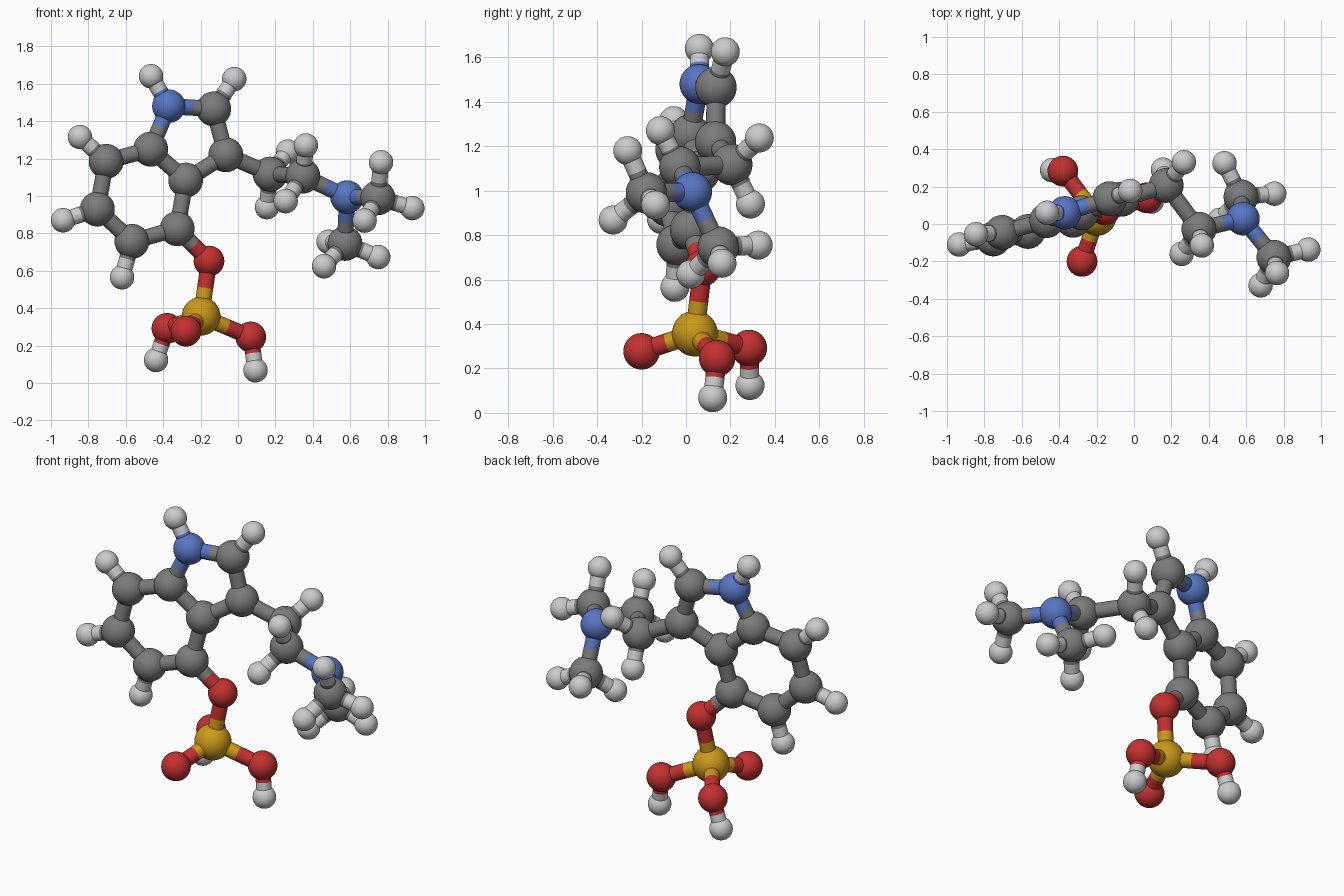
import bpy, bmesh
from itertools import combinations
from mathutils import Vector

if "Cube" in bpy.data.objects:
    bpy.data.objects.remove(bpy.data.objects["Cube"])

# element: label, atom radius, colour
ELEMENTS = {
    "C": ("carbon", 0.093, (0.20, 0.20, 0.20, 1)),
    "H": ("hydrogen", 0.065, (0.62, 0.62, 0.62, 1)),
    "N": ("nitrogen", 0.089, (0.10, 0.18, 0.55, 1)),
    "O": ("oxygen", 0.082, (0.55, 0.03, 0.03, 1)),
    "P": ("phosphorus", 0.103, (0.60, 0.32, 0.01, 1)),
}
BOND_RADIUS = 0.043

ATOMS = {
    "C": [(-0.13, 0.135, 1.465), (-0.065, 0.133, 1.22), (-0.28, 0.06, 1.085),   # five-ring
          (-0.467, 0.018, 1.25), (-0.325, 0.02, 0.825), (-0.567, -0.04, 0.757),  # six-ring
          (-0.752, -0.08, 0.93), (-0.705, -0.045, 1.185),
          (0.172, 0.206, 1.117), (0.347, -0.028, 1.106),                         # chain
          (0.748, -0.178, 0.99), (0.572, 0.145, 0.746)],                         # methyl ends
    "N": [(-0.37, 0.06, 1.48), (0.583, 0.028, 0.994)],
    "P": [(-0.197, 0.04, 0.357)],
    "O": [(-0.155, 0.075, 0.652), (-0.278, -0.20, 0.277),
          (0.068, 0.14, 0.246), (-0.38, 0.283, 0.292)],
    "H": [(-0.465, 0.06, 1.64), (-0.02, 0.177, 1.625), (-0.845, -0.055, 1.315),
          (-0.935, -0.11, 0.87), (-0.62, -0.05, 0.565),
          (0.094, 0.12, 0.068), (-0.438, 0.288, 0.123),
          (0.267, 0.33, 1.237), (0.155, 0.29, 0.94),
          (0.363, -0.115, 1.27), (0.255, -0.16, 0.972),
          (0.765, -0.262, 1.18), (0.932, -0.137, 0.935), (0.677, -0.328, 0.868),
          (0.46, 0.022, 0.624), (0.75, 0.162, 0.673), (0.484, 0.325, 0.755)],
}


def make_mesh(name, material, build):
    bm = bmesh.new()
    build(bm)
    for f in bm.faces:
        f.smooth = True
    mesh = bpy.data.meshes.new(name)
    bm.to_mesh(mesh)
    bm.free()
    mesh.materials.append(material)
    return mesh


def place(name, mesh, location):
    obj = bpy.data.objects.new(name, mesh)
    obj.location = location
    bpy.context.collection.objects.link(obj)
    return obj


# Atoms: one shared ball mesh per element, plus a unit rod for its bond halves
atoms, rods = [], {}
for el, points in ATOMS.items():
    label, radius, colour = ELEMENTS[el]
    mat = bpy.data.materials.new(label)
    mat.diffuse_color = colour
    mat.use_nodes = True
    mat.node_tree.nodes["Principled BSDF"].inputs["Base Color"].default_value = mat.diffuse_color
    ball = make_mesh(label + "_ball", mat, lambda bm: bmesh.ops.create_uvsphere(
        bm, u_segments=40, v_segments=20, radius=radius))
    rods[el] = make_mesh(label + "_rod", mat, lambda bm: bmesh.ops.create_cone(
        bm, segments=28, radius1=BOND_RADIUS, radius2=BOND_RADIUS, depth=1, cap_ends=False))
    for i, p in enumerate(points, 1):
        place(f"{label}_atom_{i}", ball, p)
        atoms.append((el, Vector(p)))

# Bonds: join near neighbours, each half in its own atom's colour
for (ea, a), (eb, b) in combinations(atoms, 2):
    limit = 0.0 if ea == eb == "H" else 0.24 if "H" in (ea, eb) else 0.34
    if (b - a).length > limit:
        continue
    middle = (a + b) / 2
    for el, p in ((ea, a), (eb, b)):
        half = middle - p
        rod = place(f"{ELEMENTS[el][0]}_bond_half", rods[el], p + half / 2)
        rod.rotation_euler = half.to_track_quat('Z', 'Y').to_euler()
        rod.scale.z = half.length
